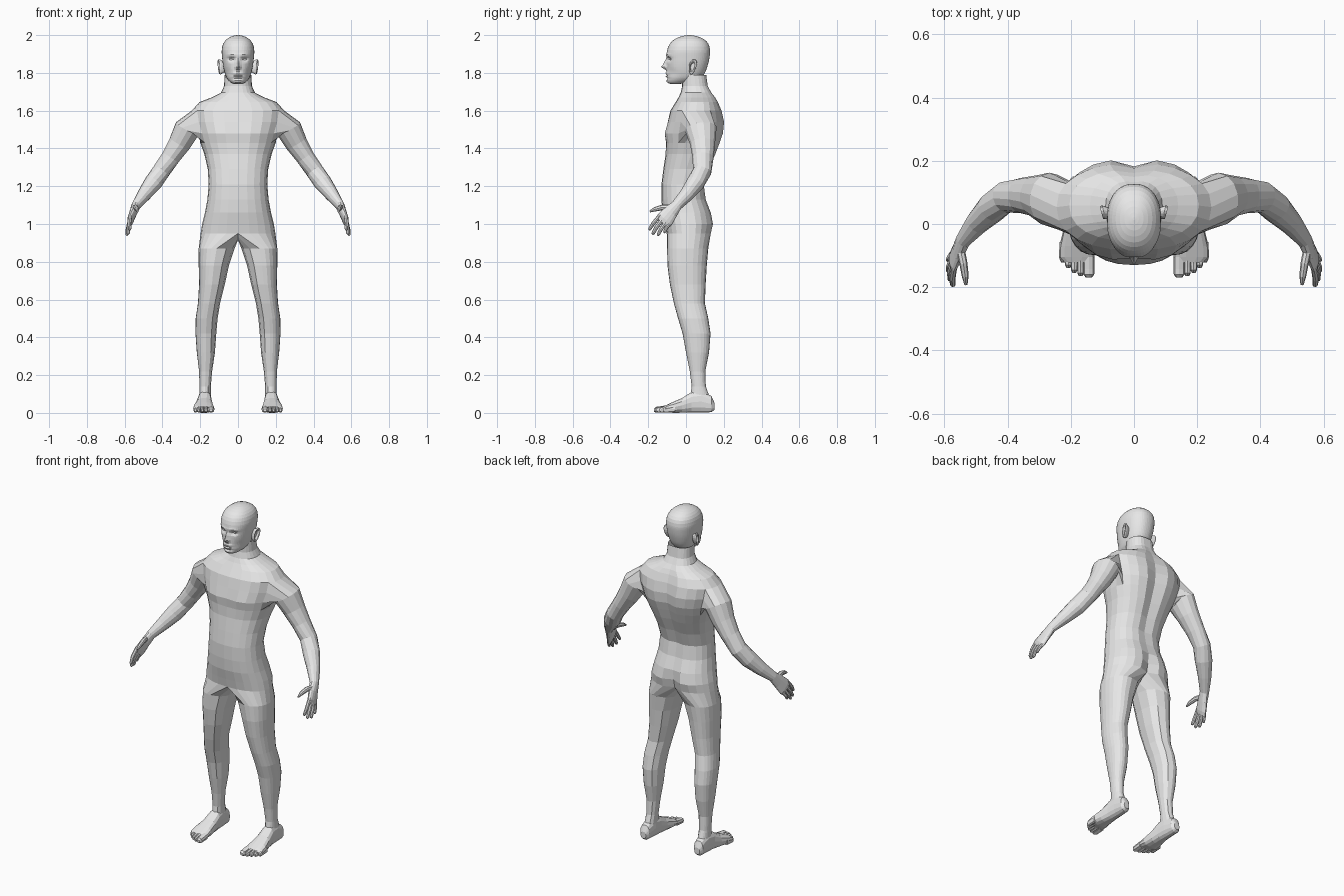
import bpy, bmesh, math
from mathutils import Vector

if "Cube" in bpy.data.objects:
    bpy.data.objects.remove(bpy.data.objects["Cube"])

skin = bpy.data.materials.new("plain grey")
skin.diffuse_color = (0.8, 0.8, 0.8, 1)
skin.use_nodes = True
skin.node_tree.nodes["Principled BSDF"].inputs["Base Color"].default_value = skin.diffuse_color


def finish(bm, name):
    """Turn half a mesh into a mirrored object."""
    bmesh.ops.recalc_face_normals(bm, faces=bm.faces)
    me = bpy.data.meshes.new(name)
    bm.to_mesh(me)
    bm.free()
    me.materials.append(skin)
    ob = bpy.data.objects.new(name, me)
    bpy.context.collection.objects.link(ob)
    mod = ob.modifiers.new("mirror", 'MIRROR')
    mod.use_clip = True
    mod.merge_threshold = 0.0005
    return ob


def power(v, p):
    return math.copysign(abs(v) ** (2 / p), v)


def outline(z, xi, xo, yf, yb, angles, p=2.2):
    """Horizontal section between inner/outer x and front/back y."""
    cx, cy, w, d = (xi + xo) / 2, (yf + yb) / 2, (xo - xi) / 2, (yb - yf) / 2
    return [Vector((cx + w * power(math.cos(a), p), cy + d * power(math.sin(a), p), z)) for a in angles]


def bridge(bm, a, b, closed=True, skip=()):
    n = len(a)
    for i in range(n if closed else n - 1):
        if i not in skip:
            j = (i + 1) % n
            bm.faces.new((a[i], a[j], b[j], b[i]))


def loft(bm, rings, caps=True):
    rows = [[bm.verts.new(p) for p in r] for r in rings]
    for a, b in zip(rows, rows[1:]):
        bridge(bm, a, b)
    if caps:
        bm.faces.new(rows[0])
        bm.faces.new(rows[-1])
    return rows


def sections(path, n):
    """Elliptical sections along a path of (x, y, z, wide, thin)."""
    pts = [Vector(p[:3]) for p in path]
    out = []
    for i, p in enumerate(path):
        t = (pts[min(i + 1, len(pts) - 1)] - pts[max(i - 1, 0)]).normalized()
        x = Vector((1, 0, 0))
        v = (x - t * t.dot(x)).normalized()
        u = t.cross(v)
        out.append([pts[i] + u * p[3] * math.cos(k * math.tau / n) + v * p[4] * math.sin(k * math.tau / n)
                    for k in range(n)])
    return out


def bell(*terms):
    return math.exp(-sum((d / s) ** 2 for d, s in terms))


# ---- body: torso, neck, arm and leg as one connected half ----
bm = bmesh.new()
ARC = [math.radians(-90 + 15 * i) for i in range(13)]
torso = [(.95, .198, -.102, .13), (1.0, .19, -.112, .138), (1.06, .175, -.125, .132), (1.13, .162, -.13, .108),
         (1.21, .155, -.13, .098), (1.29, .16, -.12, .125), (1.37, .178, -.108, .16), (1.43, .2, -.105, .182),
         (1.48, .215, -.105, .197), (1.54, .235, -.095, .2), (1.6, .245, -.083, .19), (1.645, .205, -.055, .172),
         (1.67, .14, -.04, .158), (1.695, .09, -.028, .14), (1.73, .074, -.02, .12), (1.79, .07, -.02, .11)]
rows = []
for z, w, yf, yb in torso:
    pts = outline(z, -w, w, yf, yb, ARC, 2.3)
    for p in pts:
        if p.y < .02:   # chest muscles
            p.y -= .014 * bell((p.x - .09, .07), (z - 1.49, .05))
        else:           # spine groove, shoulder blades and buttocks
            p.y -= .022 * bell((p.x, .03)) * bell((z - 1.42, .26))
            p.y += .012 * bell((p.x - .09, .06), (z - 1.0, .06))
            p.y -= .025 * bell((p.x, .03), (z - .97, .07))
            p.y += .008 * bell((p.x - .1, .05), (z - 1.53, .07))
    pts[0].x = pts[-1].x = 0
    rows.append([bm.verts.new(p) for p in pts])
LOW, HIGH, C0, C1 = 7, 10, 4, 8     # arm opening in the row and column grid
for r in range(len(rows) - 1):
    bridge(bm, rows[r], rows[r + 1], False, range(C0, C1) if LOW <= r < HIGH else ())

# arm and palm
arm = [(.268, .078, 1.505, .085, .07), (.31, .088, 1.425, .066, .06), (.357, .09, 1.352, .056, .05),
       (.408, .085, 1.278, .05, .047), (.45, .05, 1.217, .048, .048), (.497, .003, 1.155, .038, .037),
       (.54, -.05, 1.098, .029, .024), (.555, -.083, 1.06, .039, .02), (.57, -.113, 1.022, .047, .016),
       (.574, -.127, 1.006, .042, .009)]
hole = ([rows[LOW][c] for c in range(C0, C1)] + [rows[r][C1] for r in range(LOW, HIGH)] +
        [rows[HIGH][c] for c in range(C1, C0, -1)] + [rows[r][C0] for r in range(HIGH, LOW, -1)])
N = len(hole)
limb = loft(bm, sections(arm, N), False)
bm.faces.new(limb[-1])
orders = [[limb[0][(s + d * i) % N] for i in range(N)] for s in range(N) for d in (1, -1)]
best = min(orders, key=lambda o: sum((a.co - b.co).length_squared for a, b in zip(o, hole)))
bridge(bm, hole, best)

# leg
leg = [(.87, .018, .208, -.1, .118), (.78, .048, .208, -.098, .11), (.68, .07, .206, -.085, .104),
       (.58, .095, .212, -.064, .1), (.5, .108, .224, -.042, .118), (.42, .115, .225, -.018, .13),
       (.32, .122, .218, 0, .122), (.22, .137, .206, .02, .102), (.14, .144, .204, .03, .105),
       (.07, .144, .206, .02, .13)]
LEG = ARC + [math.radians(90 + 30 * i) for i in range(1, 6)]
yb, yf = rows[0][-1].co.y, rows[0][0].co.y
crotch = [bm.verts.new((0, yb + (yf - yb) * i / 6, .95 - .035 * math.sin(math.pi * i / 6))) for i in range(1, 6)]
limb = loft(bm, [outline(*r, LEG) for r in leg], False)
bm.faces.new(limb[-1])
bridge(bm, rows[0] + crotch, limb[0])
finish(bm, "body")

# ---- fingers and thumb ----
bm = bmesh.new()
u = Vector((0, -.75, .66))
for off, tip, r in ((.035, (.573, -.196, .967), .0105), (.012, (.582, -.178, .944), .011),
                    (-.012, (.588, -.15, .938), .0105), (-.033, (.589, -.116, .952), .009)):
    a, b = Vector((.57, -.11, 1.025)) + u * off, Vector(tip)
    m = a.lerp(b, .55) + Vector((.004, -.004, 0))
    loft(bm, sections([(*a, r, r), (*m, r, r), (*b.lerp(m, .15), r * .8, r * .8), (*b, r * .35, r * .35)], 8))
loft(bm, sections([(.55, -.078, 1.085, .017, .014), (.54, -.125, 1.088, .015, .013),
                   (.534, -.165, 1.078, .012, .011), (.532, -.192, 1.066, .005, .005)], 8))
finish(bm, "fingers")

# ---- foot and toes ----
bm = bmesh.new()


def foot_section(y, xi, xo, top, low=0, n=14):
    out = []
    for k in range(n):
        a = k * math.tau / n
        z = (top + low) / 2 + (top - low) / 2 * power(math.sin(a), 2.5)
        out.append(Vector(((xi + xo) / 2 + (xo - xi) / 2 * power(math.cos(a), 2.5), y, z)))
    return out


loft(bm, [foot_section(*s) for s in (
    (.15, .16, .195, .055, .015), (.135, .148, .207, .09, .003), (.08, .142, .21, .12), (.03, .139, .214, .112),
    (-.02, .134, .224, .08), (-.07, .128, .236, .058), (-.105, .125, .238, .042, .005), (-.122, .14, .22, .034, .008))])
for x, tip, r in ((.143, -.17, .018), (.169, -.165, .011), (.189, -.155, .011), (.208, -.14, .011), (.225, -.122, .011)):
    loft(bm, [foot_section(y, x - r * k, x + r * k, t, b, 8) for y, k, t, b in (
        (tip + .065, 1, .04, .004), (tip + .028, 1, .034, .002), (tip + .01, .95, .032, .001), (tip, .5, .022, .007))])
finish(bm, "foot")

# ---- head: dense half loft with sculpted face ----
bm = bmesh.new()
profile = [(1.742, .022, -.082, -.03), (1.75, .04, -.096, .02), (1.77, .058, -.101, .075), (1.8, .07, -.102, .1),
           (1.84, .079, -.101, .115), (1.88, .084, -.102, .124), (1.92, .086, -.1, .127), (1.955, .078, -.085, .118),
           (1.98, .058, -.058, .092), (1.995, .03, -.02, .055), (2.0, .004, .012, .022)]


def spline(p0, p1, p2, p3, t):
    return [.5 * (2 * b + (c - a) * t + (2 * a - 5 * b + 4 * c - d) * t * t + (3 * b - a - 3 * c + d) * t ** 3)
            for a, b, c, d in zip(p0, p1, p2, p3)]


def sculpt(p):
    if p.y > 0:
        return p
    x, z = p.x, p.z
    f = .024 * bell((x, .011), (z - 1.83, .011)) + .017 * bell((x, .009), (z - 1.85, .02))   # nose
    f += .006 * bell((x - .03, .03), (z - 1.893, .01))                                      # brow
    f -= .016 * bell((x - .034, .017), (z - 1.873, .011))                                   # eye sockets
    f += .008 * bell((x, .022), (z - 1.797, .006)) + .007 * bell((x, .02), (z - 1.781, .005))  # lips
    f -= .005 * bell((x, .028), (z - 1.789, .003)) + .004 * bell((x, .03), (z - 1.769, .006))
    f += .006 * bell((x, .022), (z - 1.755, .01))                                           # chin
    f -= .007 * bell((x - .055, .02), (z - 1.8, .025))                                      # cheek hollow
    p.y -= f
    return p


FINE = [math.radians(-90 + 180 * i / 28) for i in range(29)]
levels = []
for i in range(len(profile) - 1):
    q = [profile[min(max(i + k, 0), len(profile) - 1)] for k in (-1, 0, 1, 2)]
    steps = 5 if 2 <= i <= 5 else 2
    levels += [spline(*q, s / steps) for s in range(steps)]
levels.append(profile[-1])
last = None
for z, w, yf, yb in levels:
    pts = [sculpt(p) for p in outline(z, -w, w, yf, yb, FINE, 2.25)]
    pts[0].x = pts[-1].x = 0
    row = [bm.verts.new(p) for p in pts]
    if last:
        bridge(bm, last, row, False)
    else:
        bm.faces.new(row)
    last = row
bm.faces.new(last)
finish(bm, "head")


# ---- eyes and ears ----
def blob(bm, c, r, tilt=0, seg=12):
    vs = bmesh.ops.create_uvsphere(bm, u_segments=seg, v_segments=8, radius=1)["verts"]
    for v in vs:
        x, y, z = v.co.x * r[0], v.co.y * r[1], v.co.z * r[2]
        v.co = Vector((x + c[0], y * math.cos(tilt) - z * math.sin(tilt) + c[1],
                       y * math.sin(tilt) + z * math.cos(tilt) + c[2]))


bm = bmesh.new()
blob(bm, (.034, -.073, 1.872), (.014, .012, .008))
finish(bm, "eyes")

bm = bmesh.new()
n = 16
rim = []
for dx, s in ((-.012, .7), (.008, 1), (.016, .95), (.014, .72), (.004, .5)):
    ring = []
    for k in range(n):
        a = k * math.tau / n
        y, z = .02 * s * math.cos(a) * (1 + .25 * math.sin(a)), .04 * s * math.sin(a)
        ring.append(Vector((.086 + dx + .25 * y + .08 * z, .035 + y + .2 * z, 1.832 + z)))
    rim.append(ring)
loft(bm, rim)
finish(bm, "ears")
